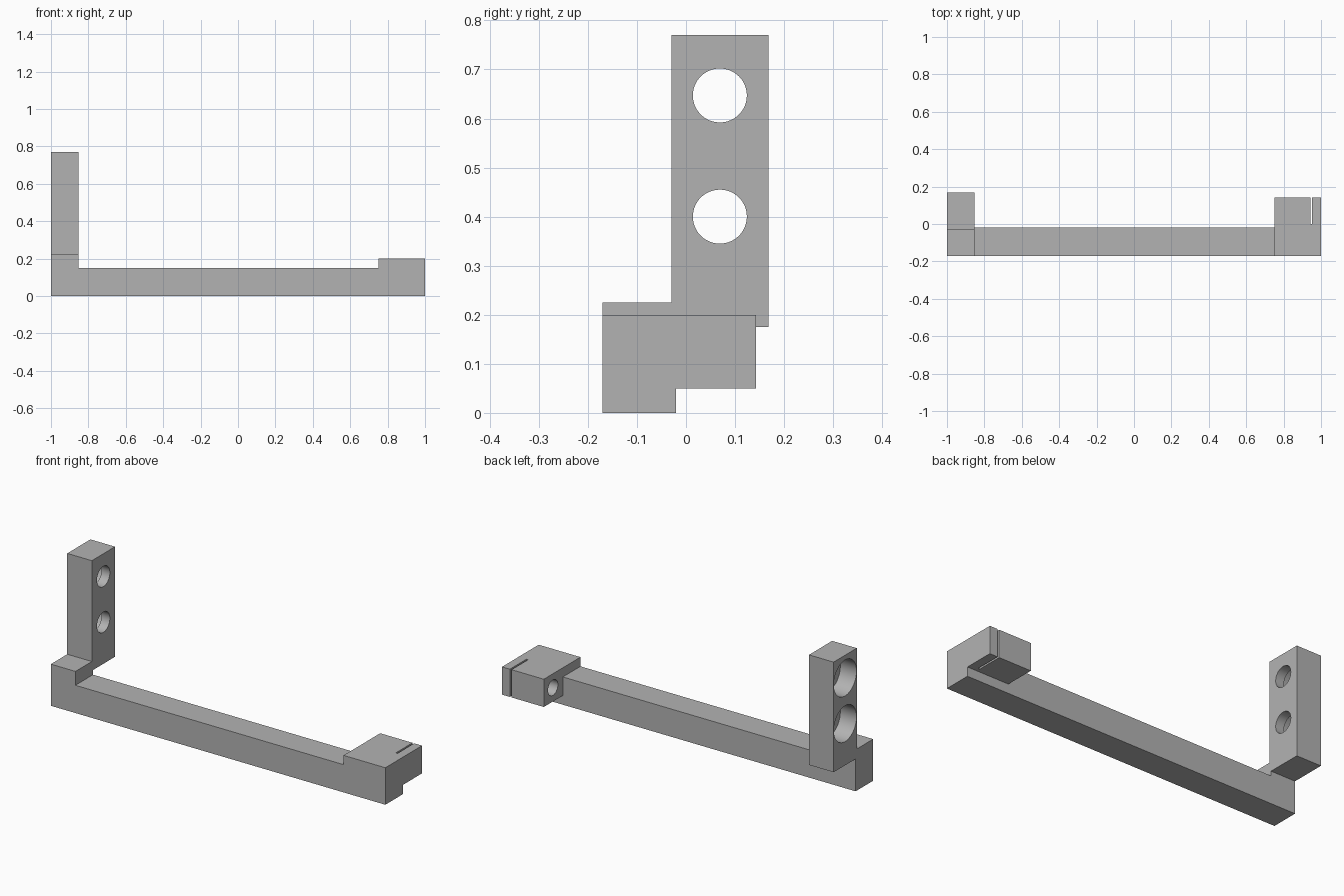
import bpy
import bmesh
import math
from mathutils import Matrix, Vector

cube = bpy.data.objects.get("Cube")
if cube:
    bpy.data.objects.remove(cube, do_unlink=True)

grey = bpy.data.materials.new("plain grey")
grey.use_nodes = True
colour = (0.45, 0.45, 0.45, 1)
grey.diffuse_color = colour
grey.node_tree.nodes["Principled BSDF"].inputs["Base Color"].default_value = colour


def finish(name, bm):
    bmesh.ops.recalc_face_normals(bm, faces=bm.faces)
    mesh = bpy.data.meshes.new(name)
    bm.to_mesh(mesh)
    bm.free()
    mesh.materials.append(grey)
    obj = bpy.data.objects.new(name, mesh)
    bpy.context.collection.objects.link(obj)
    return obj


def extrude_profile(name, points, y0, y1):
    """Extrude an x-z outline along y."""
    bm = bmesh.new()
    face = bm.faces.new([bm.verts.new((x, y0, z)) for x, z in points])
    new = bmesh.ops.extrude_face_region(bm, geom=[face])["geom"]
    verts = [v for v in new if isinstance(v, bmesh.types.BMVert)]
    bmesh.ops.translate(bm, verts=verts, vec=(0, y1 - y0, 0))
    return finish(name, bm)


def box(name, x0, x1, y0, y1, z0, z1):
    return extrude_profile(name, [(x0, z0), (x1, z0), (x1, z1), (x0, z1)], y0, y1)


def rod(name, radius, x0, x1, y, z):
    """Cylinder lying along x."""
    bm = bmesh.new()
    place = Matrix.Translation(Vector(((x0 + x1) / 2, y, z))) @ Matrix.Rotation(math.pi / 2, 4, "Y")
    bmesh.ops.create_cone(bm, cap_ends=True, segments=64, radius1=radius,
                          radius2=radius, depth=x1 - x0, matrix=place)
    return finish(name, bm)


def combine(target, other, operation):
    mod = target.modifiers.new(other.name, "BOOLEAN")
    mod.operation = operation
    mod.solver = "EXACT"
    mod.object = other
    bpy.context.view_layer.objects.active = target
    bpy.ops.object.modifier_apply(modifier=mod.name)
    bpy.data.objects.remove(other, do_unlink=True)


# Long rail with a raised foot at one end and a thicker head at the other
rail = extrude_profile("bracket_rail", [
    (-1, 0), (1, 0), (1, 0.2), (0.75, 0.2), (0.75, 0.15),
    (-0.853, 0.15), (-0.853, 0.225), (-1, 0.225)], -0.17, -0.02)

# Clamp block behind the head, and the upright behind the foot
combine(rail, box("clamp_block", 0.75, 1, -0.1, 0.143, 0.05, 0.2), "UNION")
combine(rail, box("upright", -1, -0.853, -0.03, 0.168, 0.175, 0.77), "UNION")

# Narrow slot and blind hole in the clamp block
combine(rail, box("slot_cutter", 0.943, 0.953, 0, 0.2, 0.02, 0.25), "DIFFERENCE")
combine(rail, rod("pin_hole_cutter", 0.042, 0.7, 0.948, 0.065, 0.125), "DIFFERENCE")

# Two counterbored holes through the upright
for height in (0.4, 0.647):
    combine(rail, rod("bolt_hole_cutter", 0.055, -1.1, -0.8, 0.069, height), "DIFFERENCE")
    combine(rail, rod("counterbore_cutter", 0.097, -1.1, -0.903, 0.069, height), "DIFFERENCE")

# Smooth hole walls, sharp edges elsewhere
bpy.ops.object.select_all(action="DESELECT")
rail.select_set(True)
bpy.context.view_layer.objects.active = rail
bpy.ops.object.shade_smooth_by_angle(angle=math.radians(30))
